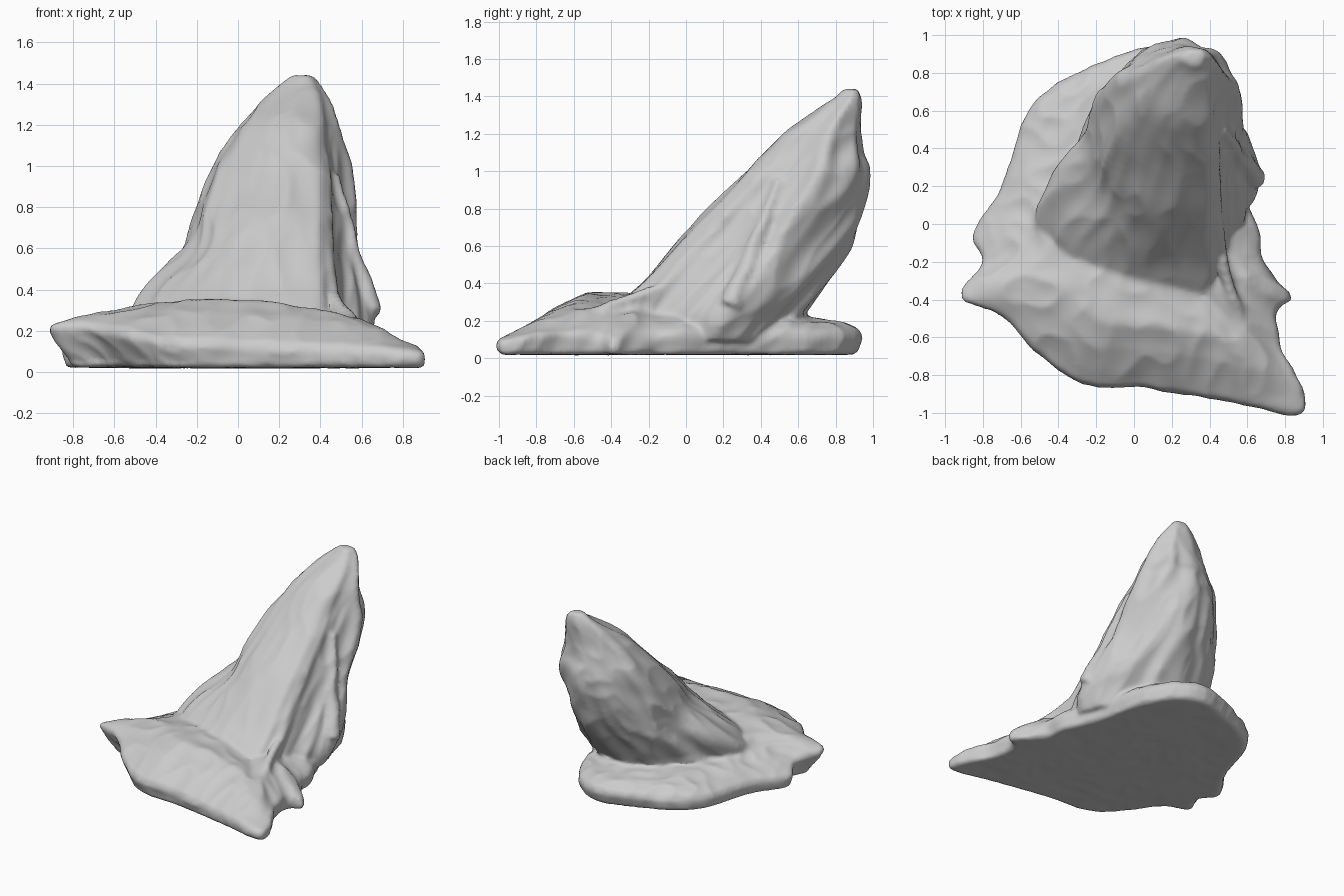
import bpy, bmesh, math
from mathutils import Vector, noise

if "Cube" in bpy.data.objects:
    bpy.data.objects.remove(bpy.data.objects["Cube"])


def spline(rows, steps, closed=False):
    """Catmull-Rom interpolation of rows of numbers."""
    n = len(rows)
    pick = (lambda i: rows[i % n]) if closed else (lambda i: rows[max(0, min(n - 1, i))])
    out = []
    for i in range(n if closed else n - 1):
        a, b, c, d = (Vector(pick(i + k)) for k in (-1, 0, 1, 2))
        for s in range(steps):
            t = s / steps
            out.append(b + 0.5 * t * ((c - a) + t * ((2 * a - 5 * b + 4 * c - d)
                                                    + t * (3 * (b - c) + d - a))))
    if not closed:
        out.append(Vector(rows[-1]))
    return out


def loft(bm, rings):
    """Closed skin over a list of equally long rings of points."""
    loops = [[bm.verts.new(p) for p in r] for r in rings]
    n = len(loops[0])
    for a, b in zip(loops, loops[1:]):
        for i in range(n):
            bm.faces.new((a[i], a[(i + 1) % n], b[(i + 1) % n], b[i]))
    for loop in (loops[0], loops[-1]):
        c = bm.verts.new(sum((v.co for v in loop), Vector()) / n)
        for i in range(n):
            bm.faces.new((loop[i], loop[(i + 1) % n], c))


def ridged(p):
    """Sharp-crested noise around zero."""
    return 0.45 - abs(noise.noise(p)) * 2


bm = bmesh.new()

# Base slab: x, y, edge height, shoulder height, inner height
outline = [
    (.91, -1.0, .08, .13, .27), (.79, -.66, .12, .17, .29), (.76, -.46, .09, .18, .29),
    (.84, -.39, .06, .15, .28), (.68, -.2, .10, .18, .26), (.66, -.03, .11, .19, .24),
    (.54, .25, .11, .19, .22), (.47, .58, .11, .19, .22), (.33, .84, .11, .19, .22),
    (.11, .94, .11, .19, .22), (-.15, .87, .11, .19, .22), (-.4, .75, .10, .19, .22),
    (-.58, .57, .10, .18, .23), (-.70, .2, .10, .18, .25), (-.86, -.05, .10, .17, .28),
    (-.81, -.2, .15, .22, .30), (-.92, -.39, .21, .25, .31), (-.7, -.49, .20, .27, .33),
    (-.34, -.83, .13, .22, .35), (.1, -.88, .11, .20, .34), (.5, -.94, .09, .17, .31)]
edge = spline(outline, 6, True)
mid = Vector((.05, -.02))
rings = []
for scale, pick in ((.8, 0), (.985, 0), (1, 1), (.98, 2), (.9, 3), (.75, 4), (.6, 5), (.35, 5)):
    ring = []
    for x, y, e, s, i in edge:
        z = (.02, e, (e + s) / 2, s, (s + i) / 2 + .01, i)[pick]
        # tall edges are undercut
        k = scale - (.9 * max(0, e - .09) if pick == 0 else 0)
        q = mid + (Vector((x, y)) - mid) * k
        ring.append((q.x, q.y, z))
    rings.append(ring)
loft(bm, rings)

# Leaning spire: z, x min, x max, y min, y max
levels = [
    (.10, -.52, .60, -.46, .6), (.22, -.53, .64, -.43, .63), (.32, -.51, .65, -.33, .69),
    (.42, -.44, .63, -.22, .75), (.6, -.26, .57, -.06, .86), (.8, -.20, .56, .12, .94),
    (1.0, -.11, .54, .33, .98), (1.1, -.05, .51, .43, .96), (1.2, .02, .485, .53, .94),
    (1.3, .11, .455, .66, .94), (1.39, .20, .41, .79, .94), (1.44, .26, .375, .84, .92)]
upper = [(-1, .05), (-.82, -.52), (-.3, -.93), (.25, -1), (.62, -.87), (.78, -.4),
         (1, .15), (.75, .68), (.2, 1), (-.45, .84), (-.9, .47)]
lower = [(-1, -.1), (-.8, -.5), (-.3, -.93), (.25, -1), (.60, -.9), (.74, -.4),
         (1, .13), (.75, .65), (.25, 1), (-.3, .8), (-.74, .36)]
upper, lower = spline(upper, 9, True), spline(lower, 9, True)
rings = []
for z, x0, x1, y0, y1 in spline(levels, 5):
    amp = .055 * min(1, max(.25, (1.45 - z) / .8))
    cx, cy = (x0 + x1) / 2, (y0 + y1) / 2
    blend = min(1, max(0, (z - .3) / .3))
    ring = []
    for lo, up in zip(lower, upper):
        u, v = lo.lerp(up, blend)
        p = Vector((cx + u * (x1 - x0) / 2, cy + v * (y1 - y0) / 2, z))
        # fluting follows the lean; the front face stays calmer
        f = ridged(Vector((u * 2.4, v * 2.4, z * 1.3 + 3)))
        calm = .35 if v < -.7 else 1
        p += Vector((u, v, 0)) * f * amp * calm
        ring.append(p)
    rings.append(ring)
loft(bm, rings)

# Buttress ribs down the right flank and back shard: top, foot, radii
for top, foot, r0, r1 in (
        ((.47, .5, .95), (.64, .24, .28), .03, .06),
        ((.38, .28, .85), (.46, -.2, .28), .03, .05),
        ((.42, .0, .42), (.59, -.62, .19), .03, .04),
        ((.18, .93, 1.0), (.25, .68, .42), .055, .05)):
    a, b = Vector(top), Vector(foot)
    axis = (b - a).normalized()
    s = axis.cross(Vector((1, 0, 0))).normalized()
    t = axis.cross(s)
    rings = []
    for k in range(9):
        r = r0 + (r1 - r0) * k / 8
        rings.append([a.lerp(b, k / 8) + r * (s * math.cos(q * math.tau / 10) +
                      t * math.sin(q * math.tau / 10)) for q in range(10)])
    loft(bm, rings)

bmesh.ops.recalc_face_normals(bm, faces=bm.faces)
mesh = bpy.data.meshes.new("rock_spire")
bm.to_mesh(mesh)
bm.free()
rock = bpy.data.objects.new("rock_spire", mesh)
bpy.context.collection.objects.link(rock)
bpy.context.view_layer.objects.active = rock
rock.select_set(True)

# Fuse slab, spire and ribs into one skin
remesh = rock.modifiers.new("fuse", 'REMESH')
remesh.mode = 'VOXEL'
remesh.voxel_size = .017
soften = rock.modifiers.new("soften", 'SMOOTH')
soften.factor = .5
soften.iterations = 5
bpy.ops.object.modifier_apply(modifier="fuse")
bpy.ops.object.modifier_apply(modifier="soften")

# Weathered surface: broad lumps plus chips, stretched along the lean
normals = [v.normal.copy() for v in mesh.vertices]
for v, n in zip(mesh.vertices, normals):
    p = v.co
    q = Vector((p.x * 3.5, (p.y - .7 * p.z) * 3.5, p.z * 2.2))
    d = .015 * noise.noise(q) + .010 * ridged(q * 1.9)
    if p.z < .05 and n.z < -.5:
        d *= .3
    v.co = p + n * d
mesh.update()
bpy.ops.object.shade_smooth_by_angle(angle=math.radians(50))
